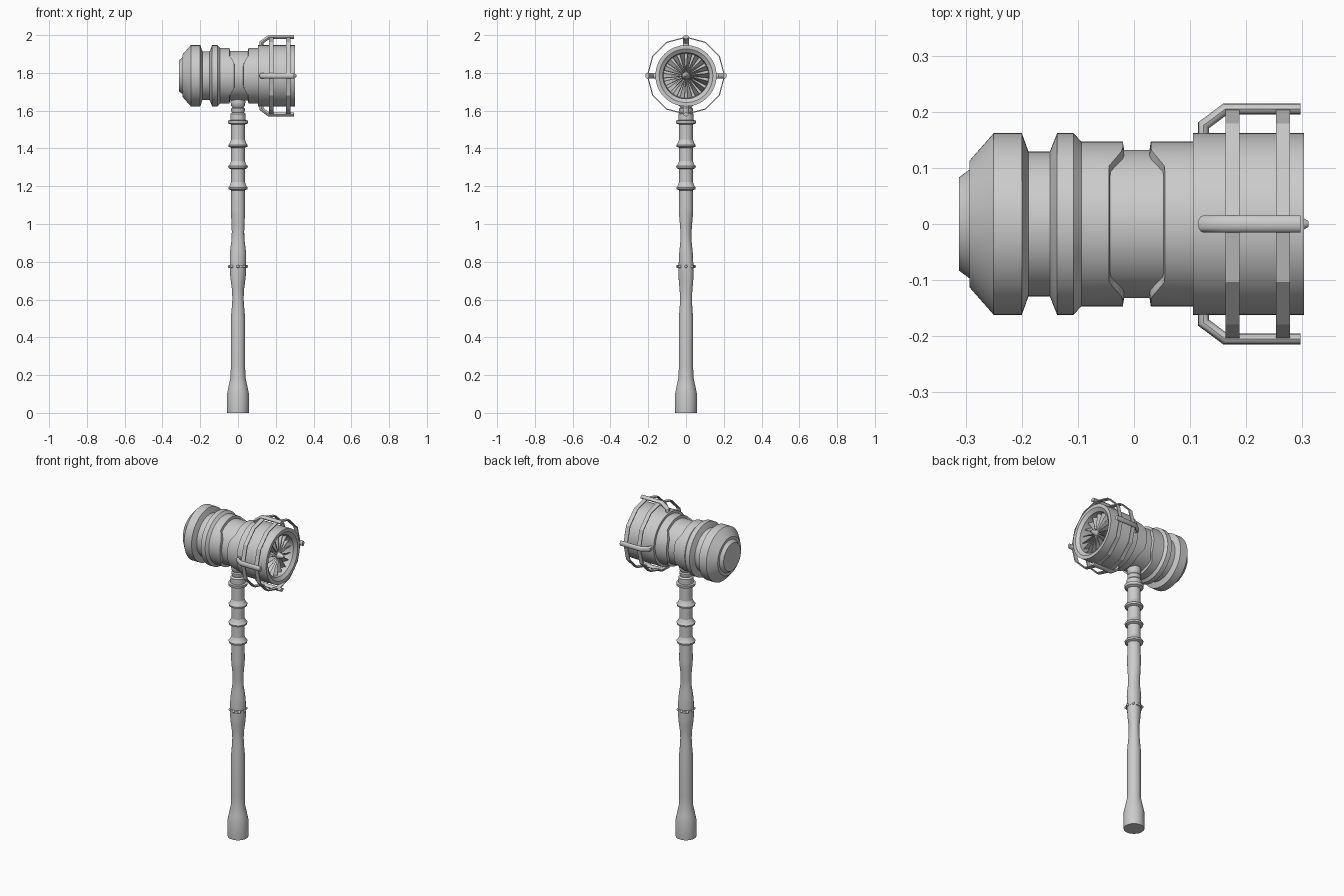
import bpy, bmesh, math
from mathutils import Vector, Matrix

if "Cube" in bpy.data.objects:
    bpy.data.objects.remove(bpy.data.objects["Cube"])

CZ = 1.785  # height of the head axis
TAU = math.tau

steel = bpy.data.materials.new("plain_grey")
steel.diffuse_color = (0.6, 0.6, 0.6, 1)
steel.use_nodes = True
steel.node_tree.nodes["Principled BSDF"].inputs["Base Color"].default_value = steel.diffuse_color


def finish(name, bm, angle=30):
    bmesh.ops.remove_doubles(bm, verts=bm.verts, dist=1e-5)
    bmesh.ops.recalc_face_normals(bm, faces=bm.faces)
    me = bpy.data.meshes.new(name)
    bm.to_mesh(me)
    bm.free()
    ob = bpy.data.objects.new(name, me)
    me.materials.append(steel)
    bpy.context.collection.objects.link(ob)
    bpy.ops.object.select_all(action='DESELECT')
    ob.select_set(True)
    bpy.context.view_layer.objects.active = ob
    bpy.ops.object.shade_smooth_by_angle(angle=math.radians(angle))
    return ob


def lathe(name, pts, head=False, n=48, tweak=None, closed=False, angle=30):
    """Revolve (along, radius) points about x (head) or z (handle)."""
    bm = bmesh.new()
    rings = []
    for i, (t, r) in enumerate(pts):
        ring = []
        for k in range(n):
            a = TAU * k / n
            tt, rr = tweak(i, t, r, a) if tweak else (t, r)
            c, s = rr * math.cos(a), rr * math.sin(a)
            ring.append(bm.verts.new((tt, c, CZ + s) if head else (c, s, tt)))
        rings.append(ring)
    pairs = list(zip(rings, rings[1:]))
    if closed:
        pairs.append((rings[-1], rings[0]))
    for p, q in pairs:
        for k in range(n):
            m = (k + 1) % n
            bm.faces.new((p[k], p[m], q[m], q[k]))
    return finish(name, bm, angle)


# --- Head: striking end and left sleeve, with a notched inner edge ---
def notch(first, direction):
    def f(i, t, r, a):
        if i >= first:
            t += direction * 0.025 * min(1, max(0, (abs(math.cos(a)) - 0.7) / 0.2))
        return t, r
    return f


left = [(-0.312, 0), (-0.312, 0.083), (-0.293, 0.097), (-0.293, 0.113), (-0.25, 0.162),
        (-0.2, 0.162), (-0.188, 0.129), (-0.15, 0.129), (-0.137, 0.162), (-0.108, 0.162),
        (-0.094, 0.147), (-0.045, 0.147), (-0.042, 0.128)]
lathe("striking_end", left, True, 64, notch(11, 1))
lathe("head_core", [(-0.08, 0.132), (0.09, 0.132)], True, 64)

# --- Head: turbine housing with a recessed mouth ---
right = [(0.052, 0.128), (0.055, 0.147), (0.105, 0.147), (0.105, 0.162), (0.303, 0.162),
         (0.303, 0.142), (0.288, 0.122), (0.215, 0.118), (0.215, 0)]
lathe("turbine_housing", right, True, 64,
      lambda i, t, r, a: notch(0, -1)(i, t, r, a) if i < 2 else (t, r))

# --- Turbine hub and blades ---
lathe("turbine_hub", [(0.215, 0.026), (0.262, 0.024), (0.295, 0.012), (0.303, 0.01),
                      (0.311, 0.005), (0.311, 0)], True, 16)
bm = bmesh.new()
for k in range(18):
    rot = Matrix.Rotation(TAU * k / 18, 4, 'X')
    quad = []
    for r, w, x0, x1 in ((0.018, 0.002, 0.235, 0.275), (0.119, 0.012, 0.235, 0.272)):
        quad.append([Vector((x0, r, -w)), Vector((x1, r, w)),
                     Vector((x1 - 0.002, r, w + 0.003)), Vector((x0 - 0.002, r, -w + 0.003))])
    a, b = [[bm.verts.new(rot @ v + Vector((0, 0, CZ))) for v in q] for q in quad]
    for j in range(4):
        m = (j + 1) % 4
        bm.faces.new((a[j], a[m], b[m], b[j]))
finish("turbine_blades", bm)

# --- Cage: four bent bars and two twelve-sided bands ---
path = [Vector(p) for p in ((0.124, 0.15), (0.124, 0.176), (0.163, 0.205), (0.297, 0.205))]
bm = bmesh.new()
for q in range(4):
    rot = Matrix.Rotation(TAU * q / 4, 4, 'X')
    rings = []
    for i, p in enumerate(path):
        d0 = (p - path[i - 1]).normalized() if i else (path[1] - p).normalized()
        d1 = (path[i + 1] - p).normalized() if i < 3 else d0
        d = (d0 + d1).normalized()
        nrm = Vector((-d.y, d.x)) * (0.01 / d.dot(d0))
        ring = []
        for k in range(12):
            a = TAU * k / 12
            o = p + nrm * math.cos(a)
            ring.append(bm.verts.new(rot @ Vector((o.x, 0.0155 * math.sin(a), o.y))
                                     + Vector((0, 0, CZ))))
        rings.append(ring)
    for u, v in zip(rings, rings[1:]):
        for k in range(12):
            m = (k + 1) % 12
            bm.faces.new((u[k], u[m], v[m], v[k]))
    bm.faces.new(rings[0])
    bm.faces.new(rings[-1])
finish("cage_bars", bm, 40)
for side, x in (("inner", 0.163), ("outer", 0.253)):
    lathe("cage_band_" + side, [(x, 0.201), (x, 0.207), (x + 0.025, 0.207), (x + 0.025, 0.201)],
          True, 12, closed=True, angle=20)

# --- Handle: pommel, shaft, and a gently twisted grip ---
def twist(i, t, r, a):
    if 0.55 < t < 1.08:
        fade = min(1, (t - 0.55) / 0.1, (1.08 - t) / 0.1)
        r *= 1 + 0.09 * fade * math.sin(2 * a + 9 * t)
    return t, r


shaft = [(0, 0), (0, 0.057), (0.01, 0.058), (0.1, 0.058), (0.14, 0.05), (0.19, 0.039), (0.25, 0.038),
         (0.5, 0.038), (0.56, 0.033), (0.6, 0.031), (0.65, 0.032), (0.69, 0.037), (0.73, 0.04),
         (0.78, 0.041), (0.84, 0.04), (0.88, 0.036), (0.92, 0.031), (0.96, 0.031),
         (1.0, 0.033), (1.05, 0.037), (1.08, 0.038), (1.18, 0.036), (1.55, 0.036)]
lathe("handle_shaft", shaft, n=32, tweak=twist)

# --- Handle rings ---
for k, z in enumerate((1.19, 1.302, 1.415)):
    lathe(f"handle_ring_{k + 1}", [(z - 0.012, 0.035), (z - 0.006, 0.05), (z + 0.004, 0.052),
                                   (z + 0.012, 0.044), (z + 0.035, 0.035)], n=32)

# --- Neck between handle and head ---
lathe("neck", [(1.525, 0.034), (1.533, 0.052), (1.548, 0.054), (1.55, 0.041), (1.56, 0.041),
               (1.582, 0.041), (1.59, 0.032), (1.598, 0.036), (1.612, 0.036), (1.618, 0.03),
               (1.626, 0.036), (1.645, 0.039), (1.67, 0.036)], n=32)

# --- Studded band around the grip ---
lathe("grip_band", [(0.768, 0.038), (0.768, 0.045), (0.782, 0.045), (0.782, 0.038)], n=32)
bm = bmesh.new()
for k in range(8):
    a = TAU * k / 8
    bmesh.ops.create_icosphere(bm, subdivisions=2, radius=0.008, matrix=Matrix.Translation(
        (0.045 * math.cos(a), 0.045 * math.sin(a), 0.775)))
finish("grip_studs", bm)
